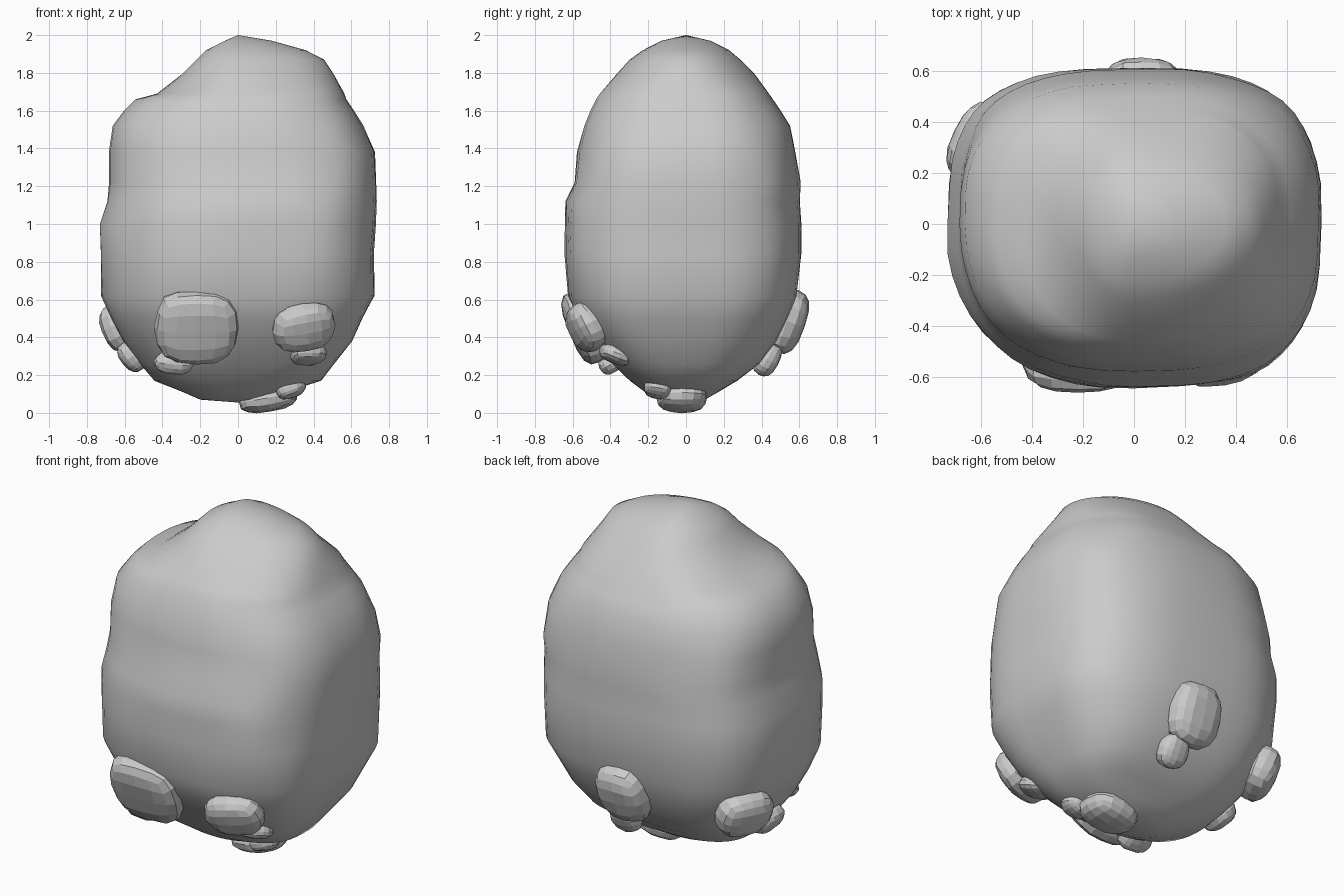
import bpy, bmesh, math, random
from mathutils import Vector, Euler, noise

if "Cube" in bpy.data.objects:
    bpy.data.objects.remove(bpy.data.objects["Cube"])

random.seed(4)

# Boulder silhouette: z, x_min, x_max, y_min, y_max
PROFILE = [
    (0.07, -0.20, 0.16, -0.14, 0.10),
    (0.11, -0.29, 0.25, -0.22, 0.17),
    (0.17, -0.44, 0.44, -0.30, 0.27),
    (0.26, -0.52, 0.51, -0.39, 0.39),
    (0.38, -0.61, 0.61, -0.49, 0.48),
    (0.50, -0.67, 0.66, -0.57, 0.54),
    (0.62, -0.72, 0.72, -0.625, 0.585),
    (0.85, -0.73, 0.725, -0.645, 0.61),
    (1.00, -0.73, 0.73, -0.64, 0.61),
    (1.12, -0.69, 0.73, -0.635, 0.60),
    (1.22, -0.68, 0.73, -0.59, 0.605),
    (1.38, -0.68, 0.725, -0.58, 0.58),
    (1.52, -0.66, 0.66, -0.54, 0.55),
    (1.60, -0.60, 0.61, -0.505, 0.50),
    (1.66, -0.54, 0.57, -0.475, 0.46),
    (1.69, -0.43, 0.56, -0.455, 0.44),
    (1.79, -0.30, 0.51, -0.37, 0.37),
    (1.87, -0.22, 0.46, -0.30, 0.29),
    (1.92, -0.17, 0.36, -0.23, 0.23),
    (1.97, -0.07, 0.18, -0.13, 0.13),
]
SEGMENTS = 48


def finish(bm, name):
    bmesh.ops.recalc_face_normals(bm, faces=bm.faces)
    mesh = bpy.data.meshes.new(name)
    bm.to_mesh(mesh)
    bm.free()
    obj = bpy.data.objects.new(name, mesh)
    bpy.context.collection.objects.link(obj)
    return obj


def spow(v, p):
    return math.copysign(abs(v) ** p, v)


# Boulder: lofted rounded-square rings, softer at the front left corner and the peak
bm = bmesh.new()
rings = []
for z, x0, x1, y0, y1 in PROFILE:
    ring = []
    for i in range(SEGMENTS):
        a = 2 * math.pi * i / SEGMENTS
        c, s = math.cos(a), math.sin(a)
        n = 2.35 if c < 0 and s < 0 else 3.0
        if z > 1.35:
            n = min(n, 2.7 if z < 1.75 else 2.0)
        if z < 0.15:
            n = 2.2
        c, s = spow(c, 2 / n), spow(s, 2 / n)
        p = Vector((c * (x1 if c > 0 else -x0), s * (y1 if s > 0 else -y0), z))
        wobble = 1 + 0.015 * noise.noise(p * 4)
        ring.append(bm.verts.new((p.x * wobble, p.y * wobble, z)))
    rings.append(ring)
for lo, hi in zip(rings, rings[1:]):
    for i in range(SEGMENTS):
        j = (i + 1) % SEGMENTS
        bm.faces.new((lo[i], lo[j], hi[j], hi[i]))
for ring, z in ((rings[0], 0.055), (rings[-1], 2.0)):
    tip = bm.verts.new((0, 0, z))
    for i in range(SEGMENTS):
        bm.faces.new((ring[i], ring[(i + 1) % SEGMENTS], tip))
boulder = finish(bm, "boulder")
for poly in boulder.data.polygons:
    poly.use_smooth = True


# Faceted pebbles: blocky rounded cubes stuck to the lower boulder
def pebble(name, centre, size, tilt, power=2.4):
    bm = bmesh.new()
    bmesh.ops.create_cube(bm, size=2)
    bmesh.ops.subdivide_edges(bm, edges=bm.edges, cuts=3, use_grid_fill=True)
    rot = Euler([math.radians(t) for t in tilt]).to_matrix()
    for v in bm.verts:
        r = sum(abs(k) ** power for k in v.co) ** (1 / power)
        p = v.co / r * (1 + random.uniform(-0.03, 0.03))
        p = Vector(k * d / 2 for k, d in zip(p, size))
        v.co = rot @ p + Vector(centre)
    return finish(bm, name)


PEBBLES = [
    ("front_left_pebble", (-0.22, -0.535, 0.455), (0.44, 0.18, 0.41), (22, 0, 0), 2.8),
    ("front_left_chip", (-0.34, -0.40, 0.265), (0.21, 0.13, 0.11), (30, 5, 0)),
    ("front_right_pebble", (0.35, -0.53, 0.455), (0.34, 0.17, 0.27), (25, -10, 12)),
    ("front_right_chip", (0.37, -0.37, 0.31), (0.20, 0.18, 0.10), (-20, 0, 15)),
    ("back_pebble", (0.03, 0.535, 0.485), (0.32, 0.20, 0.36), (-20, 0, 0)),
    ("back_chip", (0.09, 0.43, 0.285), (0.18, 0.13, 0.19), (-30, 0, 0)),
    ("left_pebble", (-0.605, 0.32, 0.455), (0.20, 0.33, 0.28), (0, -22, -25)),
    ("left_chip", (-0.56, 0.04, 0.30), (0.13, 0.20, 0.18), (0, -40, 0)),
    ("bottom_pebble", (0.16, -0.02, 0.08), (0.32, 0.27, 0.15), (0, -10, 0)),
    ("bottom_chip", (0.28, -0.15, 0.13), (0.16, 0.15, 0.10), (-10, -20, 0)),
]
for args in PEBBLES:
    pebble(*args)
